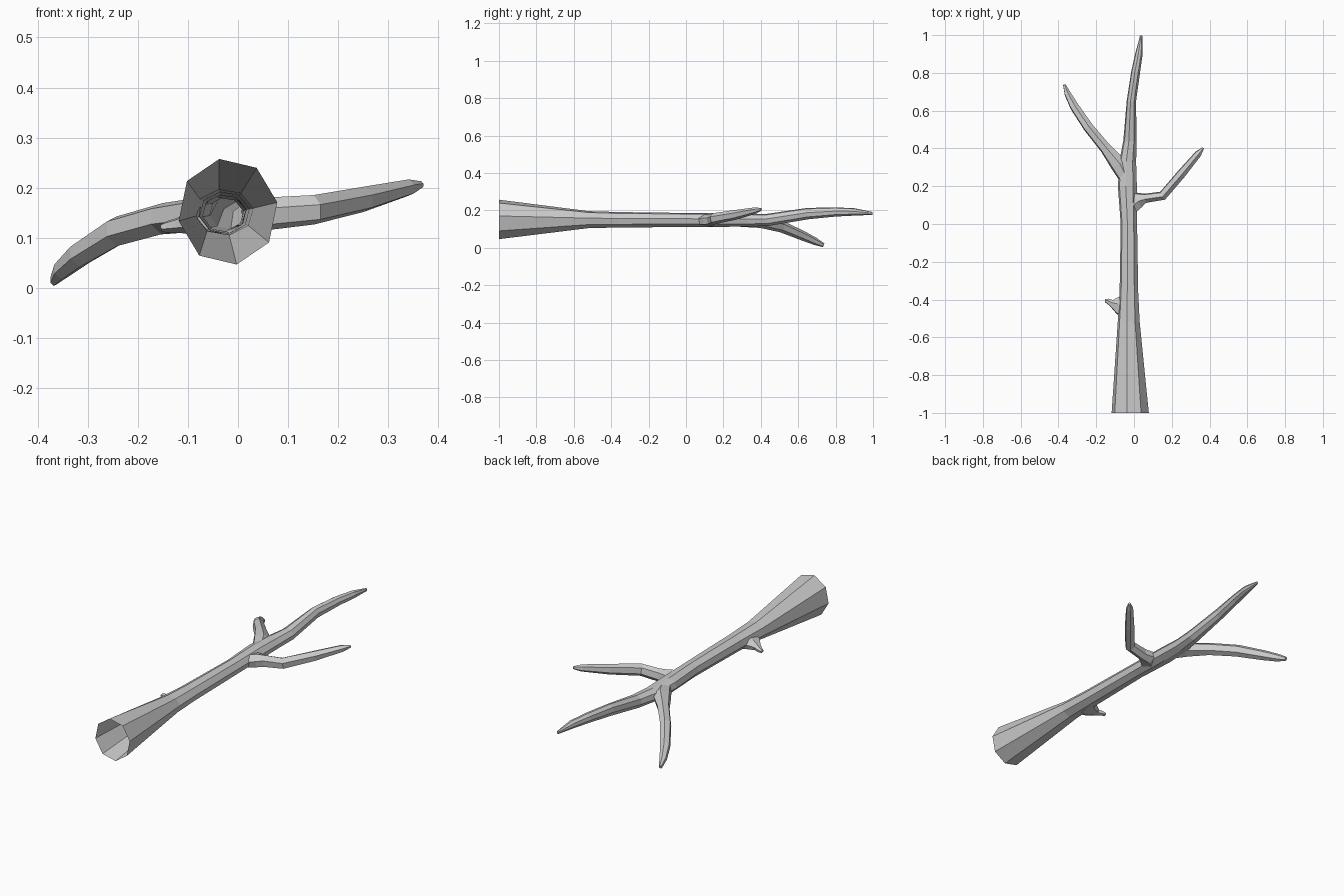
import bpy, bmesh
from math import sin, cos, pi, radians
from mathutils import Vector

if "Cube" in bpy.data.objects:
    bpy.data.objects.remove(bpy.data.objects["Cube"])


def tube(name, stations, sides, phase, first_dir=None):
    """Closed tapering tube; stations are (x, y, z, half width, half height)."""
    pts = [Vector(s[:3]) for s in stations]
    bm = bmesh.new()
    rings = []
    for i, s in enumerate(stations):
        t = pts[min(i + 1, len(pts) - 1)] - pts[max(i - 1, 0)]
        if i == 0 and first_dir:
            t = Vector(first_dir)
        t.normalize()
        right = t.cross(Vector((0, 0, 1))).normalized()
        up = right.cross(t)
        ring = []
        for k in range(sides):
            a = radians(phase) + 2 * pi * k / sides
            ring.append(bm.verts.new(pts[i] + right * cos(a) * s[3] + up * sin(a) * s[4]))
        rings.append(ring)
    for a, b in zip(rings, rings[1:]):
        for k in range(sides):
            n = (k + 1) % sides
            bm.faces.new((a[k], a[n], b[n], b[k]))
    bm.faces.new(rings[0][::-1])
    bm.faces.new(rings[-1])
    bmesh.ops.recalc_face_normals(bm, faces=bm.faces)
    me = bpy.data.meshes.new(name)
    bm.to_mesh(me)
    bm.free()
    ob = bpy.data.objects.new(name, me)
    bpy.context.scene.collection.objects.link(ob)
    return ob


# Main stem, flared at the broken end
stem = tube("branch", [
    (-.02, -1, .152, .1, .107), (-.028, -.52, .151, .059, .046),
    (-.027, -.36, .15, .05, .042), (-.027, 0, .149, .044, .038),
    (-.035, .2, .149, .051, .037), (-.033, .33, .147, .045, .034),
    (-.021, .44, .15, .036, .033), (-.014, .65, .183, .025, .031),
    (.008, .8, .192, .024, .025), (.026, .9, .192, .02, .02),
    (.038, .997, .184, .006, .008)], 8, 10, (0, 1, 0))

# Side shoots
shoots = [
    tube("left_shoot", [
        (-.025, .21, .148, .035, .03), (-.082, .315, .146, .046, .035),
        (-.152, .402, .138, .031, .032), (-.242, .512, .113, .028, .031),
        (-.316, .622, .066, .025, .026), (-.352, .69, .035, .018, .02),
        (-.368, .735, .014, .008, .011)], 6, 20),
    tube("right_shoot", [
        (-.03, .09, .146, .05, .03), (.02, .128, .147, .048, .034),
        (.06, .136, .148, .026, .033), (.152, .15, .156, .026, .03),
        (.252, .267, .177, .025, .026), (.34, .372, .2, .019, .017),
        (.366, .402, .206, .006, .007)], 6, 20),
    tube("broken_twig", [
        (-.04, -.43, .14, .08, .035), (-.085, -.432, .132, .05, .026),
        (-.118, -.42, .125, .02, .016), (-.14, -.408, .122, .014, .012),
        (-.153, -.406, .12, .009, .008)], 6, 20),
]

# Merge the shoots into the stem
for s in shoots:
    m = stem.modifiers.new(s.name, 'BOOLEAN')
    m.operation = 'UNION'
    m.solver = 'EXACT'
    m.object = s
dg = bpy.context.evaluated_depsgraph_get()
merged = bpy.data.meshes.new_from_object(stem.evaluated_get(dg))
stem.modifiers.clear()
stem.data = merged
for s in shoots:
    bpy.data.objects.remove(s)

# Open the hollow base
bm = bmesh.new()
bm.from_mesh(merged)
ends = [f for f in bm.faces if all(v.co.y < -.999 for v in f.verts)]
bmesh.ops.delete(bm, geom=ends, context='FACES')
bm.to_mesh(merged)
bm.free()
